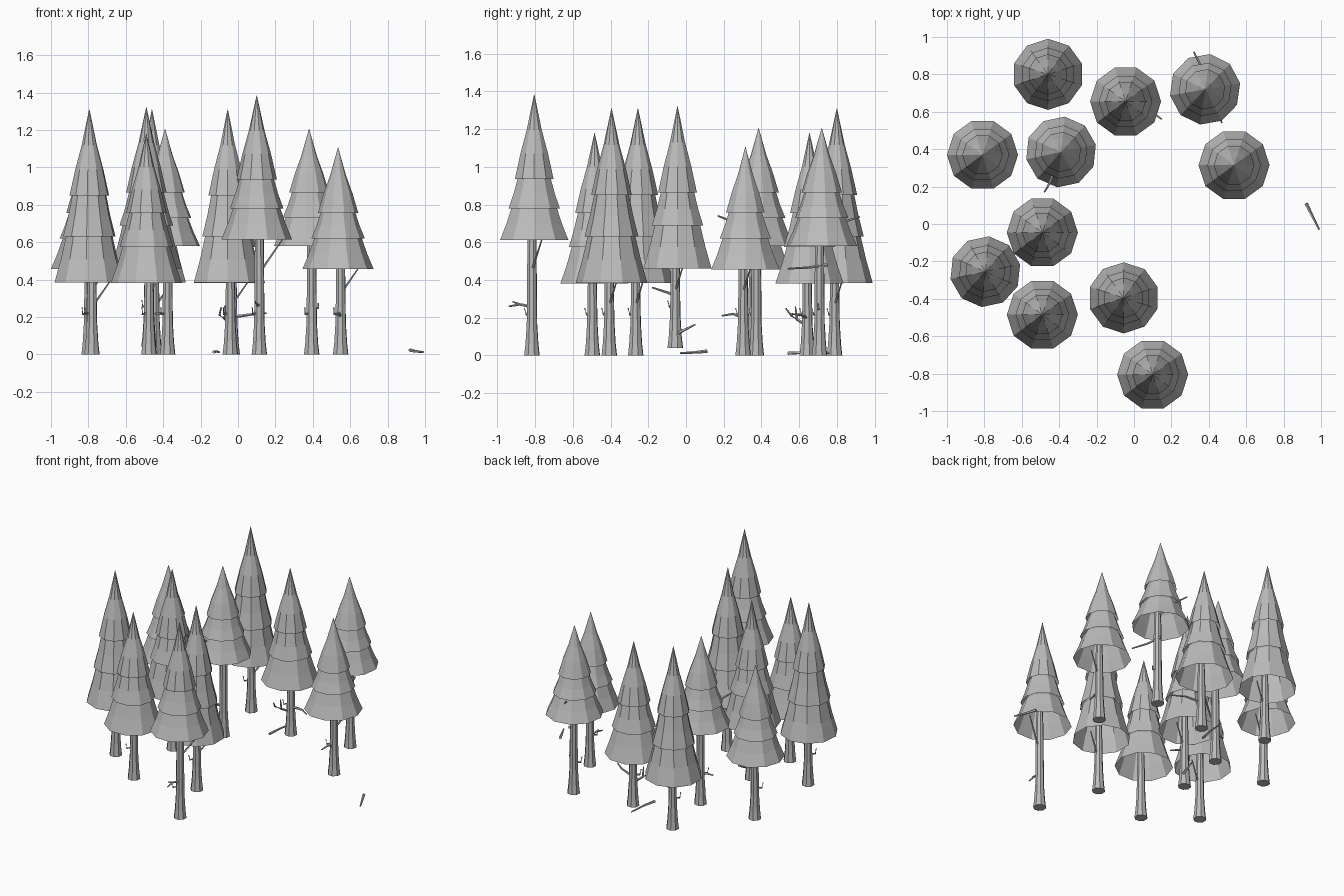
import bpy, bmesh, math
from mathutils import Vector

cube = bpy.data.objects.get("Cube")
if cube:
    bpy.data.objects.remove(cube)

grey = bpy.data.materials.new("plain_grey")
grey.use_nodes = True
GREY = (0.5, 0.5, 0.5, 1)
grey.diffuse_color = GREY
grey.node_tree.nodes["Principled BSDF"].inputs["Base Color"].default_value = GREY


def finish(name, bm):
    mesh = bpy.data.meshes.new(name)
    bm.to_mesh(mesh)
    bm.free()
    mesh.materials.append(grey)
    obj = bpy.data.objects.new(name, mesh)
    bpy.context.collection.objects.link(obj)


def lathe(bm, x, y, profile, sides, spin=0, cap=False):
    """Sweep (radius, height) points around a vertical axis, bottom first."""
    rings = []
    for r, z in profile:
        rings.append([bm.verts.new((x + r * math.cos(spin + i * math.tau / sides),
                                    y + r * math.sin(spin + i * math.tau / sides), z))
                      for i in range(sides)])
    for low, high in zip(rings, rings[1:]):
        for i in range(sides):
            j = (i + 1) % sides
            bm.faces.new((low[i], low[j], high[j], high[i]))
    if cap:
        bm.faces.new(rings[0][::-1])


def twig(name, points, radius=0.009):
    """Tapered crooked stick along a path, closed at both ends."""
    bm = bmesh.new()
    pts = [Vector(p) for p in points]
    rings = []
    for k, p in enumerate(pts):
        along = (pts[min(k + 1, len(pts) - 1)] - pts[max(k - 1, 0)]).normalized()
        side = along.orthogonal().normalized()
        other = along.cross(side)
        r = radius * (1 - 0.5 * k / (len(pts) - 1))
        rings.append([bm.verts.new(p + r * (side * math.cos(a) + other * math.sin(a)))
                      for a in (i * math.tau / 5 for i in range(5))])
    for low, high in zip(rings, rings[1:]):
        for i in range(5):
            j = (i + 1) % 5
            bm.faces.new((low[i], low[j], high[j], high[i]))
    bm.faces.new(rings[0][::-1])
    bm.faces.new(rings[-1])
    finish(name, bm)


def tree(number, x, y, base, apex, hems, spin):
    # Open, flared skirts stacked under a pointed top
    bm = bmesh.new()
    turn = math.radians(spin)
    h1, h2, h3 = hems
    span = apex - h1
    lathe(bm, x, y, [(0.108, h1), (0.077, h1 + span * 0.3), (0.042, h1 + span * 0.58),
                     (0.001, apex)], 10, turn)
    for r, hem, above, shoulder in ((0.143, h2, h1, 0.093), (0.19, h3, h2, 0.127)):
        lathe(bm, x, y, [(r, hem), ((r + shoulder) / 2 - 0.003, (hem + above) / 2),
                         (shoulder, above), (0.045, above + 0.11)], 10, turn)
    finish(f"crown_{number}", bm)

    # Trunk with a flared foot
    bm = bmesh.new()
    lathe(bm, x + 0.014, y - 0.012,
          [(0.043, base), (0.036, base + 0.06), (0.029, base + 0.17),
           (0.025, h3), (0.012, h1)], 8, 0.3, cap=True)
    finish(f"trunk_{number}", bm)


# Tree sizes: apex height and the three skirt hems
TALL = (1.385, (0.935, 0.78, 0.613))
LONG = (1.31, (0.85, 0.63, 0.385))
RAISED = (1.322, (0.865, 0.69, 0.46))
SQUAT = (1.18, (0.755, 0.575, 0.382))
HIGH = (1.205, (0.865, 0.73, 0.58))
SMALL = (1.105, (0.757, 0.62, 0.457))

forest = [
    (-0.46, 0.80, 0, LONG, 18), (-0.045, 0.655, 0, SQUAT, 0), (0.38, 0.72, 0, HIGH, 10),
    (-0.81, 0.37, 0, SMALL, 0), (-0.39, 0.385, 0, HIGH, 12), (0.535, 0.315, 0, SMALL, 0),
    (-0.49, -0.045, 0.04, RAISED, 0), (-0.795, -0.255, 0, LONG, 12),
    (-0.49, -0.485, 0, SQUAT, 0), (-0.055, -0.395, 0, LONG, 18), (0.10, -0.805, 0, TALL, 0),
]
for n, (x, y, base, (apex, hems), spin) in enumerate(forest, 1):
    tree(n, x, y, base, apex, hems, spin)
    tx, ty = x + 0.014, y - 0.012
    # Straight rising branch and a broken stub on each trunk
    z = hems[2]
    reach = 0.11 if z > 0.6 else 0.08
    if apex not in (HIGH[0], SQUAT[0]):
        twig(f"rising_branch_{n}", [(tx + 0.01, ty, z - reach * 1.5),
                                    (tx + reach + 0.02, ty + reach * 0.5, z + 0.01)], 0.007)
    twig(f"stub_{n}", [(tx, ty, base + 0.22), (tx - 0.035, ty - 0.03, base + 0.215),
                       (tx - 0.037, ty - 0.04, base + 0.25)], 0.008)

# Longer crooked side branches
twig("side_branch_front", [(0.11, -0.83, 0.26), (0.10, -0.88, 0.27), (0.10, -0.94, 0.26)])
twig("side_branch_front_fork", [(0.10, -0.88, 0.27), (0.09, -0.92, 0.285)], 0.007)
twig("side_branch_right", [(-0.03, 0.64, 0.20), (0.08, 0.61, 0.215), (0.15, 0.56, 0.22)])
twig("side_branch_hooked", [(-0.03, 0.64, 0.16), (-0.07, 0.59, 0.19), (-0.10, 0.56, 0.21),
                            (-0.09, 0.53, 0.25)])
twig("side_branch_hook_fork", [(-0.07, 0.59, 0.19), (-0.07, 0.58, 0.26)], 0.007)
twig("side_branch_back", [(0.39, 0.71, 0.66), (0.36, 0.84, 0.71), (0.32, 0.92, 0.735)])
twig("side_branch_low", [(0.40, 0.75, 0.48), (0.43, 0.64, 0.465), (0.47, 0.54, 0.46)])
twig("side_branch_high", [(-0.39, 0.37, 0.66), (-0.45, 0.22, 0.72), (-0.48, 0.17, 0.74)])
twig("side_branch_left", [(-0.476, -0.06, 0.32), (-0.47, -0.12, 0.34), (-0.46, -0.18, 0.36)])
twig("side_branch_mid", [(0.55, 0.30, 0.20), (0.54, 0.25, 0.22), (0.53, 0.19, 0.21)])
twig("side_branch_inner", [(-0.376, 0.37, 0.21), (-0.42, 0.36, 0.22), (-0.46, 0.35, 0.215)])
twig("side_branch_stub", [(0.39, 0.71, 0.24), (0.43, 0.70, 0.25), (0.43, 0.70, 0.275)])

# Fallen sticks
twig("fallen_stick_right", [(0.92, 0.11, 0.022), (0.95, 0.05, 0.016), (0.99, -0.03, 0.012)], 0.01)
twig("fallen_stick_middle", [(-0.13, 0.54, 0.012), (-0.115, 0.64, 0.016), (-0.10, 0.76, 0.012)])
twig("loose_stick", [(-0.45, -0.04, 0.12), (-0.45, 0.05, 0.165)])
